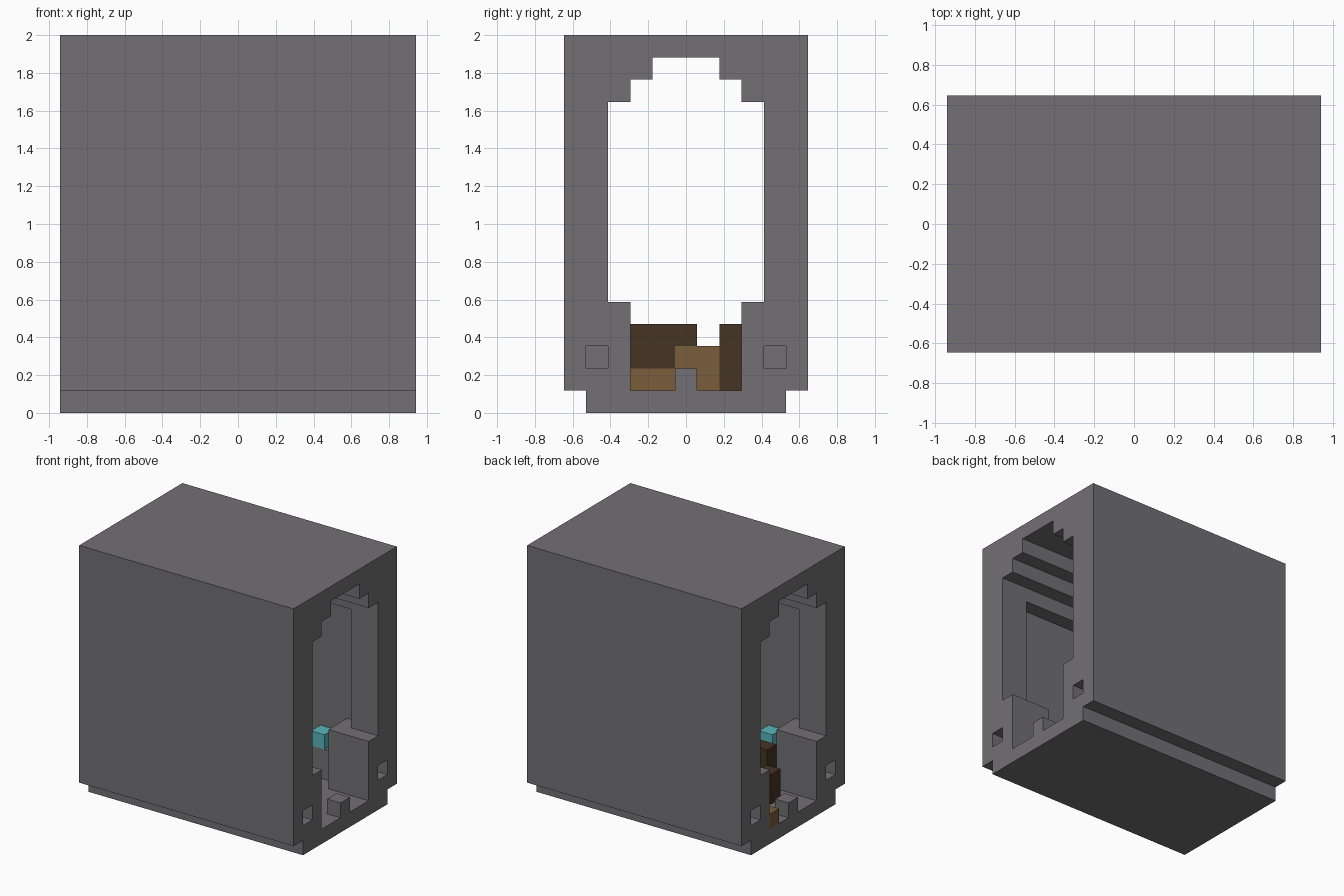
import bpy
import bmesh

old = bpy.data.objects.get("Cube")
if old:
    bpy.data.objects.remove(old, do_unlink=True)

U = 2 / 17             # one block
NX, NY = 16, 11        # blocks along x and y


def material(name, rgb):
    m = bpy.data.materials.new(name)
    m.use_nodes = True
    m.diffuse_color = (*rgb, 1)
    bsdf = next(n for n in m.node_tree.nodes if n.type == 'BSDF_PRINCIPLED')
    bsdf.inputs["Base Color"].default_value = (*rgb, 1)
    bsdf.inputs["Roughness"].default_value = 0.9
    return m


STONE = material("grey stone", (0.168, 0.162, 0.171))
DARK = material("dark wood", (0.06, 0.033, 0.016))
LIGHT = material("light wood", (0.198, 0.109, 0.044))
CYAN = material("cyan crystal", (0.10, 0.46, 0.51))


def prism(name, profile, x0, x1, mat=None):
    """Extrude a (y, z) profile in block units along x."""
    bm = bmesh.new()
    ring = [bm.verts.new(((x0 - NX / 2) * U, (y - NY / 2) * U, z * U)) for y, z in profile]
    face = bm.faces.new(ring)
    out = bmesh.ops.extrude_face_region(bm, geom=[face])
    moved = [v for v in out["geom"] if isinstance(v, bmesh.types.BMVert)]
    bmesh.ops.translate(bm, verts=moved, vec=((x1 - x0) * U, 0, 0))
    bmesh.ops.recalc_face_normals(bm, faces=bm.faces)
    mesh = bpy.data.meshes.new(name)
    bm.to_mesh(mesh)
    bm.free()
    obj = bpy.data.objects.new(name, mesh)
    bpy.context.collection.objects.link(obj)
    if mat:
        mesh.materials.append(mat)
    return obj


def box(name, x, y, z, mat=None):
    return prism(name, [(y[0], z[0]), (y[1], z[0]), (y[1], z[1]), (y[0], z[1])], *x, mat)


def mirrored(half):
    """Complete a half profile across the middle of the depth."""
    return half + [(NY - y, z) for y, z in reversed(half)]


def carve(obj, cutters):
    for c in cutters:
        mod = obj.modifiers.new(c.name, 'BOOLEAN')
        mod.operation, mod.solver, mod.object = 'DIFFERENCE', 'EXACT', c
        c.hide_render = True
    graph = bpy.context.evaluated_depsgraph_get()
    mesh = bpy.data.meshes.new_from_object(obj.evaluated_get(graph))
    obj.modifiers.clear()
    obj.data = mesh
    for c in cutters:
        bpy.data.objects.remove(c, do_unlink=True)


# Outer shell with a recessed plinth
shell = prism("stone_shell", mirrored([(1, 0), (1, 1), (0, 1), (0, 17)]), 0, NX, STONE)

# Stepped tunnel, wider inner hall and trench
tunnel = mirrored([(3, 1), (3, 5), (2, 5), (2, 14), (3, 14), (3, 15), (4, 15), (4, 16)])
cutters = [
    prism("tunnel_cutter", tunnel, -1, NX + 1),
    box("hall_cutter", (2, 14), (1, 10), (5, 13)),
    box("bench_cutter", (3, 13), (1, 10), (3, 6)),
    box("trench_cutter", (3, 13), (2, 9), (1, 4)),
]
# Small square sockets at both ends
for x in ((-1, 1), (NX - 1, NX + 1)):
    for y in ((1, 2), (9, 10)):
        cutters.append(box("socket_cutter", x, y, (2, 3)))
carve(shell, cutters)

# Sill stones in the doorways
for side, x in (("left", NX - 1), ("right", 0)):
    box(f"sill_stone_{side}", (x, x + 1), (5, 6), (1, 2), STONE)

# Crystals on opposite benches
box("crystal_back", (11, 12), (9, 10), (3, 4), CYAN)
box("crystal_front", (4, 5), (1, 2), (3, 4), CYAN)

# Broken timber pile by the right doorway
box("timber_post", (3, 4), (3, 4), (1, 4), DARK)
box("timber_stump", (2, 3), (4, 5), (1, 3), DARK)
box("timber_beam", (4, 5), (3, 6), (3, 4), DARK)
box("timber_wall", (4, 5), (3, 5), (2, 3), DARK)
box("timber_upright", (4, 5), (7, 8), (1, 4), DARK)
box("plank_low", (4, 5), (3, 5), (1, 2), LIGHT)
box("plank_middle", (4, 5), (5, 7), (2, 3), LIGHT)
box("plank_foot", (4, 5), (6, 7), (1, 2), LIGHT)
box("plank_loose", (0, 1), (7, 8), (1, 2), LIGHT)
